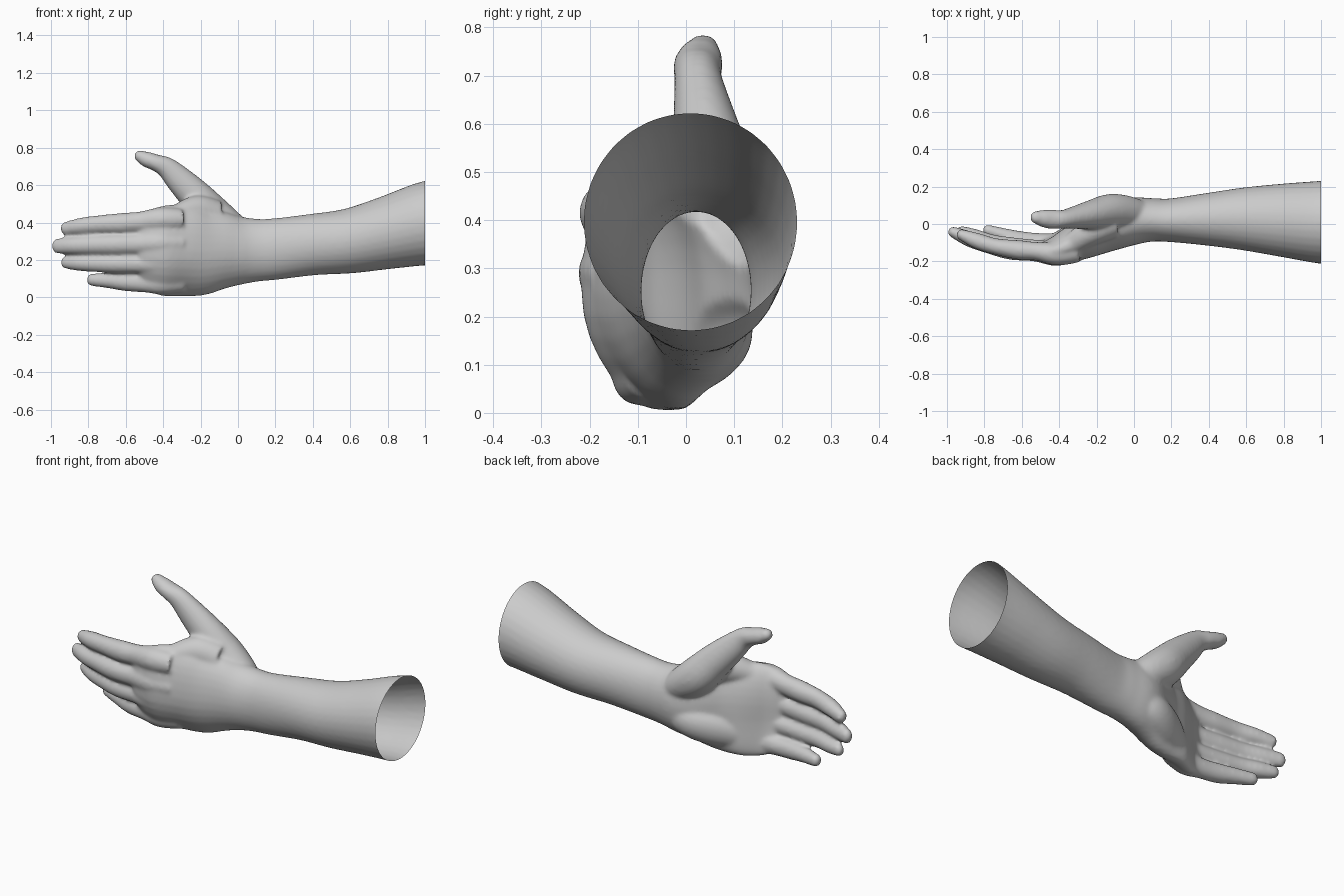
import bpy, bmesh, math
from mathutils import Vector

cube = bpy.data.objects.get("Cube")
if cube:
    bpy.data.objects.remove(cube, do_unlink=True)

skin = bpy.data.materials.new("plain grey")
skin.use_nodes = True
grey = (0.6, 0.6, 0.6, 1)
skin.diffuse_color = grey
skin.node_tree.nodes["Principled BSDF"].inputs["Base Color"].default_value = grey


def spline(keys, steps=6):
    """Catmull-Rom through tuples of any length."""
    out = []
    for i in range(len(keys) - 1):
        quad = [keys[max(i - 1, 0)], keys[i], keys[i + 1], keys[min(i + 2, len(keys) - 1)]]
        for s in range(steps):
            t = s / steps
            out.append([b + t / 2 * (c - a + t * (2*a - 5*b + 4*c - d + t * (3*(b - c) + d - a)))
                        for a, b, c, d in zip(*quad)])
    return out + [list(keys[-1])]


def tube(bm, keys, sides=32):
    """Closed sweep; keys are x, y, z, depth radius, height radius, arch."""
    rows = spline([k if len(k) == 6 else (*k, 0) for k in keys])
    points = [Vector(r[:3]) for r in rows]
    rings = []
    for i, (p, r) in enumerate(zip(points, rows)):
        tangent = (points[min(i + 1, len(points) - 1)] - points[max(i - 1, 0)]).normalized()
        up = tangent.cross(Vector((0, 1, 0))).normalized()
        side = up.cross(tangent).normalized()
        if up.z < 0:
            up = -up
        ring = []
        for k in range(sides):
            a = math.tau * k / sides
            arch = r[5] * max(0, -math.sin(a)) ** 2
            ring.append(bm.verts.new(p + side * (r[3] * math.cos(a) + arch) + up * r[4] * math.sin(a)))
        rings.append(ring)
    for low, high in zip(rings, rings[1:]):
        for k in range(sides):
            n = (k + 1) % sides
            bm.faces.new((low[k], low[n], high[n], high[k]))
    bm.faces.new(rings[0])
    bm.faces.new(rings[-1])


def digit(bm, keys):
    """Finger with a rounded tip."""
    a, b = Vector(keys[-2][:3]), Vector(keys[-1][:3])
    d = (b - a).normalized()
    ry, rz = keys[-1][3:5]
    tip = [(*(b + d * ry * t), ry * s, rz * s) for t, s in ((0.5, 0.87), (0.85, 0.52), (1, 0.1))]
    tube(bm, list(keys) + tip, 20)


bm = bmesh.new()

# Forearm, wrist and palm
tube(bm, [
    (1.1, .01, .40, .23, .24), (1, .01, .392, .222, .224), (.8, .02, .345, .197, .195),
    (.6, .027, .302, .17, .174), (.4, .025, .282, .142, .164), (.2, .02, .258, .117, .164),
    (.1, .022, .252, .116, .168), (0, .015, .25, .125, .186, .01), (-.1, -.02, .25, .117, .215, .03),
    (-.2, -.06, .245, .106, .238, .05), (-.3, -.095, .25, .1, .247, .07),
    (-.4, -.137, .25, .082, .24, .07), (-.48, -.148, .25, .055, .215, .07), (-.53, -.148, .25, .03, .18, .06)])

# Heel of the palm, below the thumb
digit(bm, [(.04, .05, .2, .06, .07), (-.06, .06, .17, .08, .09),
           (-.18, .015, .14, .08, .1), (-.32, -.06, .1, .06, .08)])

# Thumb with its base muscle
digit(bm, [(.06, .045, .3, .07, .07), (-.04, .062, .37, .09, .09), (-.13, .065, .44, .095, .1),
           (-.22, .05, .535, .08, .09), (-.31, .035, .625, .062, .075), (-.38, .025, .692, .05, .058),
           (-.44, .025, .72, .052, .045), (-.49, .03, .738, .046, .042), (-.52, .035, .753, .036, .033)])

# Web between thumb and index finger
digit(bm, [(-.12, .0, .43, .08, .09), (-.22, -.04, .46, .075, .085), (-.32, -.1, .44, .06, .06)])

# Index, middle, ring and little fingers
digit(bm, [(-.3, -.14, .415, .065, .06), (-.41, -.158, .415, .064, .066), (-.52, -.146, .403, .05, .056),
           (-.62, -.138, .395, .052, .056), (-.74, -.12, .39, .044, .049),
           (-.84, -.09, .38, .043, .045), (-.92, -.058, .367, .03, .036)])
digit(bm, [(-.3, -.14, .29, .062, .06), (-.42, -.162, .29, .062, .064), (-.53, -.15, .285, .05, .056),
           (-.66, -.138, .282, .053, .056), (-.78, -.113, .28, .044, .05),
           (-.88, -.08, .277, .042, .047), (-.965, -.044, .274, .03, .04)])
digit(bm, [(-.3, -.12, .18, .06, .058), (-.42, -.142, .18, .06, .06), (-.53, -.132, .18, .049, .052),
           (-.65, -.122, .18, .051, .052), (-.76, -.098, .182, .043, .047),
           (-.85, -.067, .184, .04, .043), (-.92, -.038, .187, .028, .034)])
digit(bm, [(-.3, -.075, .085, .055, .06), (-.41, -.1, .078, .054, .062), (-.5, -.094, .078, .045, .052),
           (-.6, -.085, .083, .046, .05), (-.69, -.062, .09, .039, .042), (-.78, -.034, .094, .03, .034)])

bmesh.ops.recalc_face_normals(bm, faces=bm.faces)
mesh = bpy.data.meshes.new("hand_and_forearm")
bm.to_mesh(mesh)
bm.free()
arm = bpy.data.objects.new("hand_and_forearm", mesh)
bpy.context.collection.objects.link(arm)

# Fuse the parts into one smooth shell
fuse = arm.modifiers.new("fuse", 'REMESH')
fuse.mode = 'VOXEL'
fuse.voxel_size = 0.01
soften = arm.modifiers.new("soften", 'SMOOTH')
soften.factor = 0.5
soften.iterations = 8
evaluated = arm.evaluated_get(bpy.context.evaluated_depsgraph_get())
shell = bpy.data.meshes.new_from_object(evaluated)
arm.modifiers.clear()

# Cut the elbow end open
bm = bmesh.new()
bm.from_mesh(shell)
bmesh.ops.bisect_plane(bm, geom=bm.verts[:] + bm.edges[:] + bm.faces[:],
                       plane_co=(1, 0, 0), plane_no=(1, 0, 0), clear_outer=True)
for face in bm.faces:
    face.smooth = True
    face.material_index = 0
bm.to_mesh(shell)
bm.free()
shell.materials.clear()
shell.materials.append(skin)
arm.data = shell
